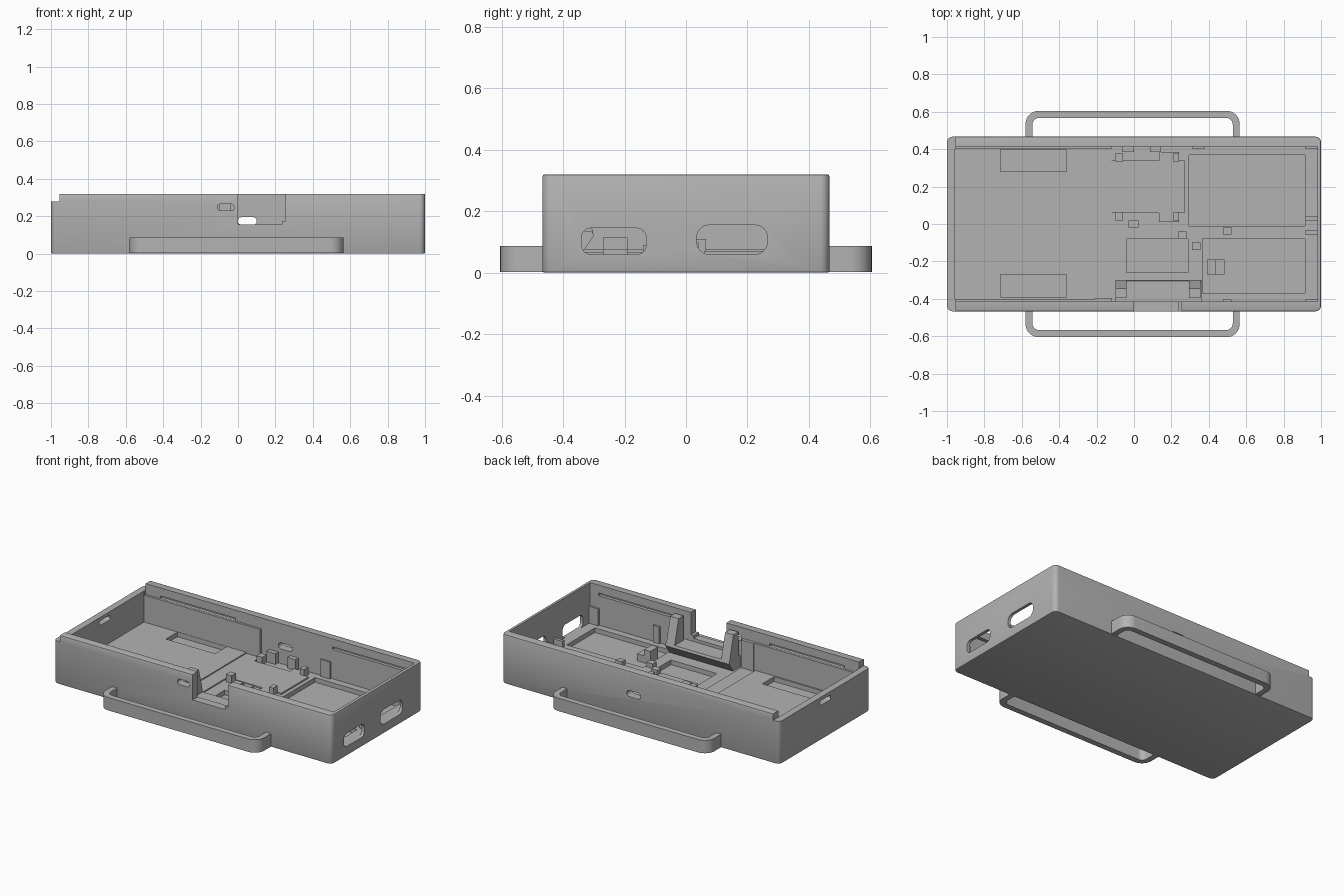
import bpy
import bmesh
import math
from mathutils import Vector

old = bpy.data.objects.get("Cube")
if old:
    bpy.data.objects.remove(old)

grey = bpy.data.materials.new("Plain grey")
grey.use_nodes = True
COLOUR = (0.45, 0.45, 0.45, 1)
grey.diffuse_color = COLOUR
grey.node_tree.nodes["Principled BSDF"].inputs["Base Color"].default_value = COLOUR


def prism(name, points, axis, low, high):
    """Extrude a 2D outline along an axis; points are the other two axes in order."""
    bm = bmesh.new()

    def place(p, d):
        return {"x": (d, p[0], p[1]), "y": (p[0], d, p[1]), "z": (p[0], p[1], d)}[axis]
    face = bm.faces.new([bm.verts.new(place(p, low)) for p in points])
    new = bmesh.ops.extrude_face_region(bm, geom=[face])["geom"]
    shift = Vector(place((0, 0), high - low))
    bmesh.ops.translate(bm, vec=shift, verts=[g for g in new if isinstance(g, bmesh.types.BMVert)])
    bmesh.ops.recalc_face_normals(bm, faces=bm.faces[:])
    mesh = bpy.data.meshes.new(name)
    bm.to_mesh(mesh)
    bm.free()
    mesh.materials.append(grey)
    obj = bpy.data.objects.new(name, mesh)
    bpy.context.collection.objects.link(obj)
    return obj


def rounded(u0, u1, v0, v1, radius, steps=6):
    """Outline of a rectangle with round corners."""
    pts = []
    corners = [(u1 - radius, v1 - radius), (u0 + radius, v1 - radius),
               (u0 + radius, v0 + radius), (u1 - radius, v0 + radius)]
    for i, (u, v) in enumerate(corners):
        for k in range(steps + 1):
            a = math.pi / 2 * (i + k / steps)
            pts.append((u + radius * math.cos(a), v + radius * math.sin(a)))
    return pts


def box(name, x0, x1, y0, y1, z0, z1):
    return prism(name, [(x0, y0), (x1, y0), (x1, y1), (x0, y1)], "z", z0, z1)


def apply_modifiers(obj):
    bpy.context.view_layer.update()
    graph = bpy.context.evaluated_depsgraph_get()
    mesh = bpy.data.meshes.new_from_object(obj.evaluated_get(graph))
    obj.modifiers.clear()
    obj.data = mesh


def cut(obj, cutter):
    cutter.hide_render = True
    mod = obj.modifiers.new("Cut", "BOOLEAN")
    mod.operation = "DIFFERENCE"
    mod.solver = "EXACT"
    mod.object = cutter
    apply_modifiers(obj)
    bpy.data.objects.remove(cutter)


def smooth(obj):
    bpy.ops.object.select_all(action="DESELECT")
    obj.select_set(True)
    bpy.context.view_layer.objects.active = obj
    bpy.ops.object.shade_smooth_by_angle(angle=math.radians(30))


# Outer shell with softened edges
case = prism("case", rounded(-1, 1, -0.467, 0.467, 0.03), "z", 0, 0.32)
bevel = case.modifiers.new("Soft edges", "BEVEL")
bevel.width = 0.006
bevel.segments = 2
bevel.limit_method = "ANGLE"
bevel.angle_limit = math.radians(40)
apply_modifiers(case)

# Interior: left floor sits higher, with thicker walls below the rim there
FLOOR = 0.06
cut(case, box("upper_space", -0.955, 0.98, -0.415, 0.415, 0.25, 0.4))
cut(case, box("left_space", -0.956, -0.21, -0.4, 0.4, 0.075, 0.3))
cut(case, box("middle_strip", -0.22, -0.12, -0.395, 0.4, 0.068, 0.3))
cut(case, box("right_space", -0.121, 0.98, -0.415, 0.415, FLOOR, 0.3))
cut(case, box("lid_entry", -1.1, -0.955, -0.6, 0.6, 0.278, 0.4))

# Shallow recesses in the floor
for x0, x1, y0, y1, z in [(-0.715, -0.36, 0.28, 0.398, 0.045),
                          (-0.715, -0.36, -0.39, -0.27, 0.045),
                          (0.295, 0.915, -0.01, 0.37, 0.03),
                          (0.365, 0.915, -0.37, -0.08, 0.03),
                          (-0.04, 0.29, -0.26, -0.08, 0.03)]:
    cut(case, box("floor_recess", x0, x1, y0, y1, z, 0.2))

# Lid grooves inside both long walls
for side in (-1, 1):
    y0, y1 = sorted((side * 0.40, side * 0.435))
    for x0, x1 in [(-0.85, -0.31), (0.39, 0.92)]:
        cut(case, box("lid_groove", x0, x1, y0, y1, 0.251, 0.268))

# Openings in the walls
cut(case, prism("port_front", rounded(-0.34, -0.13, 0.06, 0.145, 0.03), "x", 0.9, 1.1))
cut(case, prism("port_back", rounded(0.035, 0.265, 0.06, 0.155, 0.04), "x", 0.9, 1.1))
cut(case, prism("left_slot", rounded(-0.06, 0.05, 0.225, 0.255, 0.014), "x", -1.1, -0.9))
cut(case, prism("front_slot", rounded(-0.11, -0.02, 0.23, 0.265, 0.017), "y", -0.6, -0.38))
cut(case, prism("back_slot", rounded(0, 0.1, 0.155, 0.195, 0.019), "y", 0.38, 0.6))
cut(case, prism("front_window", [(0, 0.155), (0.235, 0.155), (0.235, 0.175), (0.255, 0.175),
                                 (0.255, 0.4), (0, 0.4)], "y", -0.6, -0.405))
smooth(case)

# Carrying loops along both long sides
for side, name in ((-1, "front_loop"), (1, "back_loop")):
    loop = prism(name, rounded(-0.58, 0.565, -0.605, 0.605, 0.07, 8), "z", 0.003, 0.087)
    cut(loop, prism("loop_hole", rounded(-0.543, 0.528, -0.567, 0.567, 0.035, 8), "z", -0.1, 0.2))
    y0, y1 = sorted((-side, side * 0.455))
    cut(loop, box("loop_trim", -1, 1, y0, y1, -0.2, 0.3))
    smooth(loop)

# Undercut ledge and leaning posts behind the front window
prism("window_ledge", [(-0.42, 0.055), (-0.345, 0.055), (-0.30, 0.12), (-0.305, 0.135),
                       (-0.42, 0.135)], "x", -0.10, 0.36)
for x0, name in ((-0.10, "right_post"), (0.295, "left_post")):
    prism(name, [(-0.395, 0.12), (-0.30, 0.12), (-0.345, 0.295), (-0.395, 0.295)],
          "x", x0, x0 + 0.06)

# Raised board seat with tabs
box("board_seat", -0.12, 0.27, 0.06, 0.34, 0.05, 0.07)
box("seat_tab_back", 0.135, 0.24, 0.34, 0.385, 0.05, 0.07)
box("seat_tab_front", 0.135, 0.24, 0.012, 0.06, 0.05, 0.07)

# Small clips and stops standing on the floor
for name, x0, x1, y0, y1, top in [
        ("seat_clip", -0.10, -0.06, 0.02, 0.065, 0.11),
        ("seat_clip", -0.10, -0.06, 0.335, 0.38, 0.11),
        ("seat_clip", 0.21, 0.24, 0.02, 0.065, 0.11),
        ("seat_clip", 0.21, 0.24, 0.335, 0.38, 0.11),
        ("wall_clip", -0.065, 0.0, 0.385, 0.42, 0.13),
        ("wall_clip", 0.085, 0.145, 0.385, 0.42, 0.13),
        ("stop", -0.03, 0.025, -0.02, 0.02, 0.09),
        ("stop", 0.235, 0.28, -0.08, -0.04, 0.09),
        ("stop", 0.31, 0.355, -0.14, -0.10, 0.09),
        ("stop", 0.475, 0.52, -0.055, -0.02, 0.09),
        ("end_stop", 0.915, 0.985, 0.02, 0.04, 0.1),
        ("end_stop", 0.915, 0.985, -0.055, -0.035, 0.1),
        ("wall_tab", 0.31, 0.38, 0.403, 0.42, 0.17),
        ("wall_tab", 0.915, 0.98, 0.403, 0.42, 0.17),
        ("wall_tab", 0.475, 0.52, -0.42, -0.403, 0.17),
        ("wall_tab", 0.915, 0.98, -0.42, -0.403, 0.17),
        ("pillar", 0.39, 0.435, -0.27, -0.19, 0.115),
        ("pillar_foot", 0.435, 0.485, -0.27, -0.19, 0.075)]:
    box(name, x0, x1, y0, y1, 0.025, top)
